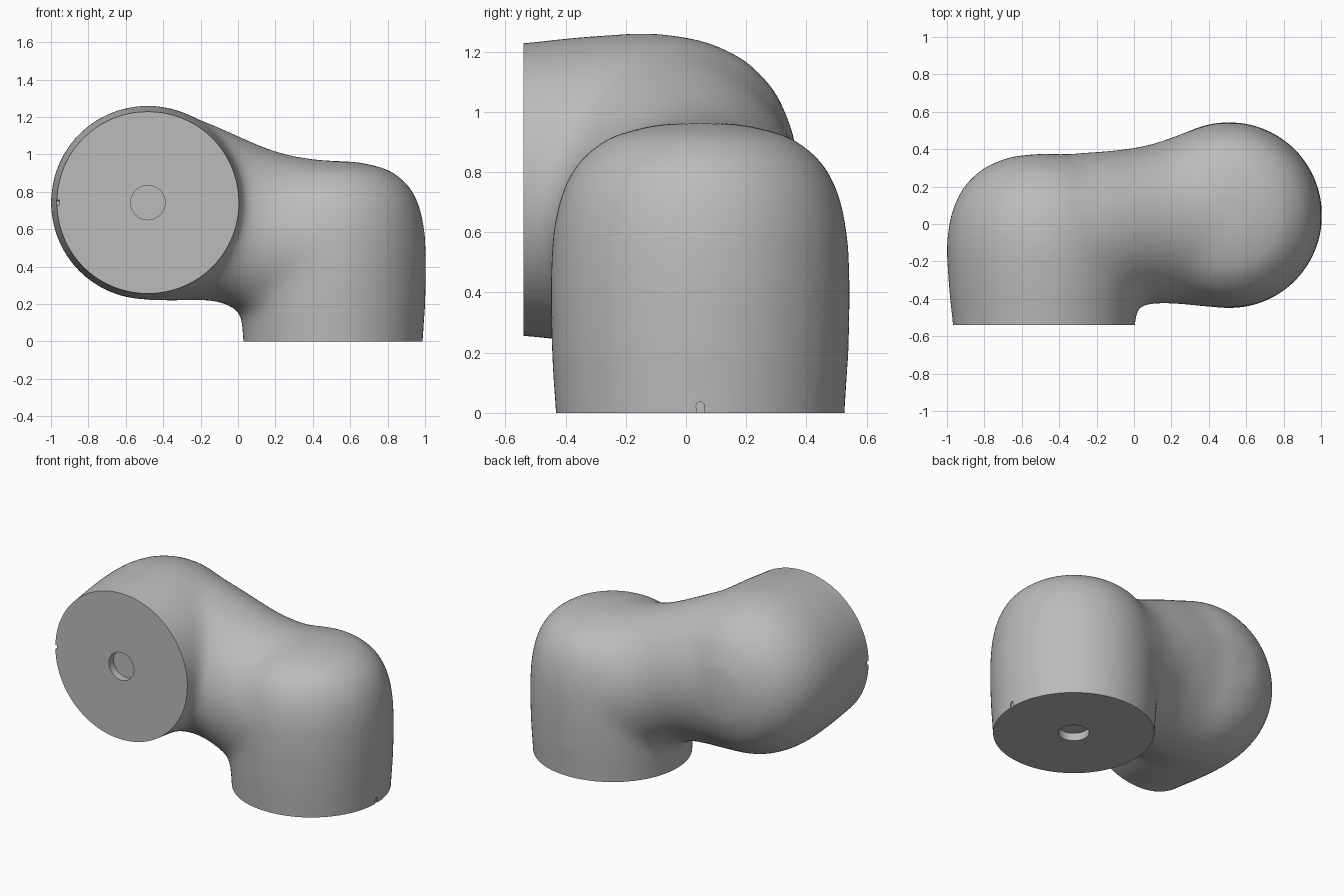
import bpy
import bmesh
from math import pi, radians, sin, cos
from mathutils import Matrix, Vector

cube = bpy.data.objects.get("Cube")
if cube:
    bpy.data.objects.remove(cube, do_unlink=True)

grey = bpy.data.materials.new("light_grey")
grey.use_nodes = True
colour = (0.5, 0.5, 0.5, 1)
grey.diffuse_color = colour
grey.node_tree.nodes["Principled BSDF"].inputs["Base Color"].default_value = colour

FACE_Y = -0.54
BASE = Vector((0.508, 0.047, 0))
SIDE = Vector((-0.482, FACE_Y, 0.742))
TO_BACK = Matrix.Rotation(radians(-90), 4, 'X')


def add_object(name, bm):
    mesh = bpy.data.meshes.new(name)
    bm.to_mesh(mesh)
    bm.free()
    ob = bpy.data.objects.new(name, mesh)
    bpy.context.collection.objects.link(ob)
    return ob


def bake(ob):
    """Apply the modifiers of an object."""
    graph = bpy.context.evaluated_depsgraph_get()
    mesh = bpy.data.meshes.new_from_object(ob.evaluated_get(graph))
    ob.modifiers.clear()
    ob.data = mesh


def loft(bm, rings):
    """Skin a row of equal rings and cap both ends."""
    rows = [[bm.verts.new(p) for p in ring] for ring in rings]
    for a, b in zip(rows, rows[1:]):
        for i in range(len(a)):
            bm.faces.new((a[i - 1], a[i], b[i], b[i - 1]))
    bm.faces.new(rows[0])
    bm.faces.new(rows[-1])


def circle(steps=96):
    return [(cos(2 * pi * i / steps), sin(2 * pi * i / steps)) for i in range(steps)]


def socket(bm, profile, matrix):
    """Revolve (radius, height) points into a closed solid."""
    loft(bm, [[matrix @ Vector((r * c, r * s, h)) for c, s in circle()]
              for r, h in profile])


def bridge(bm, sections):
    """Loft ellipses given as x, bottom, top, front, back."""
    loft(bm, [[Vector((x, (front + back + (back - front) * c) / 2,
                       (low + top + (top - low) * s) / 2)) for c, s in circle()]
              for x, low, top, front, back in sections])


# Two domed sockets and the flared bridge between them
bm = bmesh.new()
base_profile = [(0.47, -0.2), (0.482, 0), (0.495, 0.2), (0.5, 0.42), (0.492, 0.6),
                (0.463, 0.735), (0.41, 0.835), (0.31, 0.917), (0.16, 0.958),
                (0.01, 0.966)]
side_profile = [(0.475, -0.2), (0.488, 0), (0.51, 0.2), (0.521, 0.38), (0.517, 0.5),
                (0.49, 0.625), (0.43, 0.745), (0.33, 0.84), (0.19, 0.9), (0.01, 0.92)]
socket(bm, base_profile, Matrix.Translation(BASE))
socket(bm, side_profile, Matrix.Translation(SIDE) @ TO_BACK)
bridge(bm, [(-0.5, 0.22, 1.255, -0.5, 0.37), (-0.35, 0.215, 1.235, -0.5, 0.375),
            (-0.2, 0.22, 1.185, -0.49, 0.387), (-0.1, 0.213, 1.145, -0.47, 0.395),
            (0, 0.165, 1.1, -0.445, 0.408), (0.1, 0.1, 1.055, -0.425, 0.428),
            (0.2, 0.07, 1.017, -0.425, 0.463), (0.3, 0.06, 0.99, -0.435, 0.5),
            (0.4, 0.06, 0.975, -0.445, 0.53), (0.52, 0.06, 0.965, -0.445, 0.54)])
bmesh.ops.recalc_face_normals(bm, faces=bm.faces)
body = add_object("elbow_housing", bm)

# Fuse the solids and soften the joints
fuse = body.modifiers.new("fuse", 'REMESH')
fuse.mode = 'VOXEL'
fuse.voxel_size = 0.02
soften = body.modifiers.new("soften", 'SMOOTH')
soften.factor = 0.5
soften.iterations = 60
bake(body)

# Trim both sockets to flat mounting faces
bm = bmesh.new()
bm.from_mesh(body.data)
for point, normal in ((Vector((0, 0, 0)), (0, 0, -1)),
                      (Vector((0, FACE_Y, 0)), (0, -1, 0))):
    bmesh.ops.bisect_plane(bm, geom=bm.verts[:] + bm.edges[:] + bm.faces[:],
                           plane_co=point, plane_no=normal, clear_outer=True)
    rim = [e for e in bm.edges if e.is_boundary]
    bmesh.ops.holes_fill(bm, edges=rim, sides=0)
bmesh.ops.recalc_face_normals(bm, faces=bm.faces)
bm.to_mesh(body.data)
bm.free()

# Round cable ports and small round-ended rim notches, one set per socket
bm = bmesh.new()
for place, edge, rise in ((Matrix.Translation(BASE), 0.488, 0.024),
                          (Matrix.Translation(SIDE) @ TO_BACK, -0.488, 0.024)):
    bmesh.ops.create_cone(bm, cap_ends=True, segments=64, radius1=0.092,
                          radius2=0.092, depth=0.1, matrix=place)
    notch = bmesh.ops.create_cone(bm, cap_ends=True, segments=24, radius1=0.013,
                                  radius2=0.013, depth=0.03,
                                  matrix=Matrix.Rotation(radians(90), 4, 'Y'))["verts"]
    for v in notch:
        if v.co.z < -0.001:
            v.co.z -= 0.05
        v.co += Vector((edge, 0, rise))
    bmesh.ops.transform(bm, matrix=place, verts=notch)
cutter = add_object("port_cutter", bm)
cutter.hide_render = True
cut = body.modifiers.new("ports", 'BOOLEAN')
cut.operation = 'DIFFERENCE'
cut.solver = 'EXACT'
cut.object = cutter
bake(body)
bpy.data.objects.remove(cutter, do_unlink=True)

# Finish
body.data.materials.clear()
body.data.materials.append(grey)
for face in body.data.polygons:
    face.material_index = 0
bpy.ops.object.select_all(action='DESELECT')
body.select_set(True)
bpy.context.view_layer.objects.active = body
bpy.ops.object.shade_smooth_by_angle(angle=radians(35))
